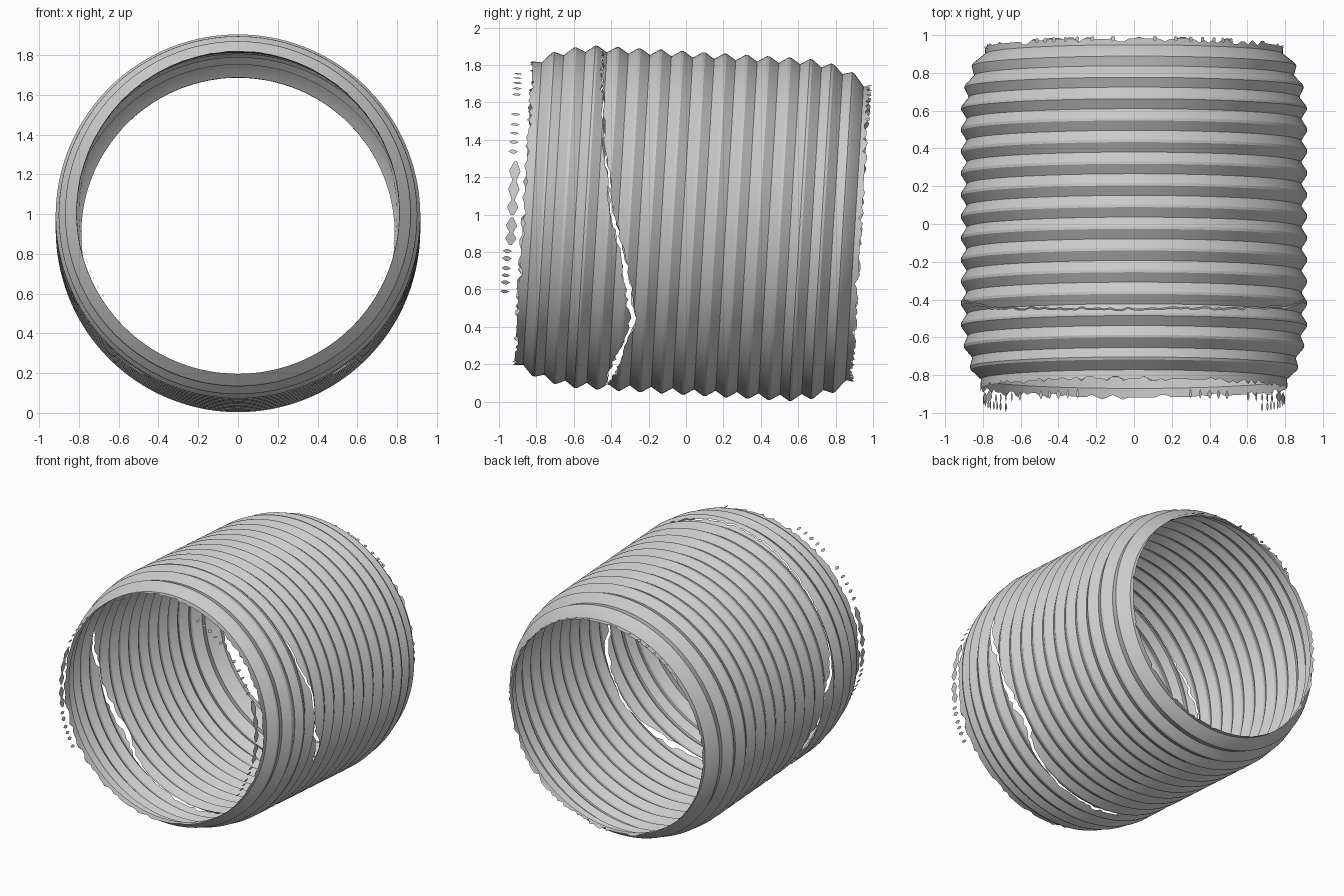
import bpy, bmesh, math, random
from mathutils import Matrix, Vector

random.seed(4)
cube = bpy.data.objects.get("Cube")
if cube:
    bpy.data.objects.remove(cube)

TILT = math.radians(-3.5)      # the tube leans down towards the back
CENTRE_Z = 0.955
PITCH, PHASE, DEPTH = 0.115, 0.04, 0.032
COLS = 180
FRONT, BACK = -0.87, 0.935
FRAME = Matrix.Translation((0, 0, CENTRE_Z)) @ Matrix.Rotation(TILT, 4, "X")

grey = bpy.data.materials.new("weathered grey")
grey.use_nodes = True
grey.diffuse_color = (0.6, 0.6, 0.6, 1)
shader = next(n for n in grey.node_tree.nodes if n.type == "BSDF_PRINCIPLED")
shader.inputs["Base Color"].default_value = (0.6, 0.6, 0.6, 1)
shader.inputs["Roughness"].default_value = 0.7


def lerp_table(table, x):
    if x <= table[0][0]:
        return table[0][1]
    for (a, fa), (b, fb) in zip(table, table[1:]):
        if x <= b:
            return fa + (fb - fa) * (x - a) / (b - a)
    return table[-1][1]


# Outer envelope along the tube: straight barrel with tapered ends
ENVELOPE = [(-0.98, 0.795), (-0.87, 0.815), (-0.8, 0.855), (-0.7, 0.89), (-0.57, 0.917),
            (0.6, 0.917), (0.72, 0.9), (0.83, 0.865), (0.935, 0.8)]
# Crack position along the tube, and its half width, against height on the ring
CRACK = [(-1, -0.37), (-0.93, -0.35), (-0.78, -0.31), (-0.62, -0.25), (-0.28, -0.31),
         (0.05, -0.4), (0.5, -0.47), (1, -0.505)]
GAP = [(-1, 0.006), (-0.9, 0.018), (-0.7, 0.009), (-0.6, 0.016), (-0.2, 0.015),
       (0.1, 0.008), (0.5, 0.004), (1, 0.003)]


def radius(v):
    """Corrugated radius: ridges with a narrow flat crest and a sharp valley."""
    t = abs(((v - PHASE) / PITCH + 0.5) % 1 - 0.5) * 2
    return lerp_table(ENVELOPE, v) - DEPTH * max(0, (t - 0.12) / 0.88)


def point(angle, v, r=None):
    r = radius(v) if r is None else r
    return Vector((r * math.cos(angle), v, r * math.sin(angle)))


def finish(name, bm):
    bm.transform(FRAME)
    mesh = bpy.data.meshes.new(name)
    bm.to_mesh(mesh)
    bm.free()
    obj = bpy.data.objects.new(name, mesh)
    bpy.context.collection.objects.link(obj)
    mesh.materials.append(grey)
    bpy.ops.object.select_all(action="DESELECT")
    obj.select_set(True)
    bpy.context.view_layer.objects.active = obj
    bpy.ops.object.shade_smooth_by_angle(angle=math.radians(20))
    return obj


def shell(name, starts, ends):
    """Ring of columns, each cut off at its own start and end."""
    rows = {FRONT - 0.03, FRONT, BACK, BACK + 0.03}
    for k in range(-9, 9):
        crest = PHASE + k * PITCH
        rows |= {crest - 0.06 * PITCH, crest + 0.06 * PITCH, crest + 0.5 * PITCH}
    rows = sorted(v for v in rows if min(starts) - PITCH < v < max(ends) + PITCH)
    bm = bmesh.new()
    grid = []
    for i in range(COLS):
        a = 2 * math.pi * i / COLS
        grid.append([bm.verts.new(point(a, min(max(v, starts[i]), ends[i]))) for v in rows])
    for i in range(COLS):
        c, d = grid[i], grid[(i + 1) % COLS]
        for j in range(len(rows) - 1):
            bm.faces.new((c[j], c[j + 1], d[j + 1], d[j]))
    bmesh.ops.remove_doubles(bm, verts=bm.verts, dist=0.0002)
    bmesh.ops.recalc_face_normals(bm, faces=bm.faces)
    return finish(name, bm)


# Both sections of the tube, parted by a ragged crack that mirrors left to right
angles = [2 * math.pi * i / COLS for i in range(COLS)]
heights = [math.sin(a) for a in angles]
middle = [lerp_table(CRACK, s) + random.uniform(-0.008, 0.008) for s in heights]
gap = [lerp_table(GAP, s) * random.uniform(0.7, 1.3) for s in heights]
front_edge = [FRONT + random.choice((0, 0, 0.012, -0.012)) for _ in angles]
back_edge = [BACK + random.choice((0, 0, 0.01, -0.015)) for _ in angles]
shell("front_collar", front_edge, [m - g for m, g in zip(middle, gap)])
shell("main_tube", [m + g for m, g in zip(middle, gap)], back_edge)


def shards(name, pieces):
    """Loose six-sided flakes: (angle, half angle, start, end, radius), on both sides."""
    bm = bmesh.new()
    for angle, half, v0, v1, r in pieces:
        for side in (1, -1):
            mid = (v0 + v1) / 2
            outline = [(0, v0), (half, mid - 0.008), (half, mid + 0.008),
                       (0, v1), (-half, mid + 0.008), (-half, mid - 0.008)]
            verts = []
            for da, v in outline:
                p = point(angle + da, v, r)
                p.x *= side
                verts.append(bm.verts.new(p))
            bm.faces.new(verts)
    finish(name, bm)


rad = math.radians
# Broken remains of the front rim: slabs at the sides, small flakes above and below
front = [(rad(d), rad(random.uniform(0.5, 1.0)), -0.97, -0.92, 0.8)
         for d in (-32, -28, -25, -22, -18, -15, 24, 28, 32, 36, 41, 52, 56, 60, 64, 68)]
front += [(rad(d), rad(h), -0.96, -0.9, 0.8) for d, h in ((-10, 2.5), (-5, 3), (2, 3), (9, 4), (16, 4))]
shards("front_rim_flakes", front)
# Small teeth along the upper back rim
shards("back_rim_teeth", [(rad(d), rad(0.7), 0.92, 0.95, 0.8)
                          for d in (50, 54, 58, 63, 68, 74, 82)])
